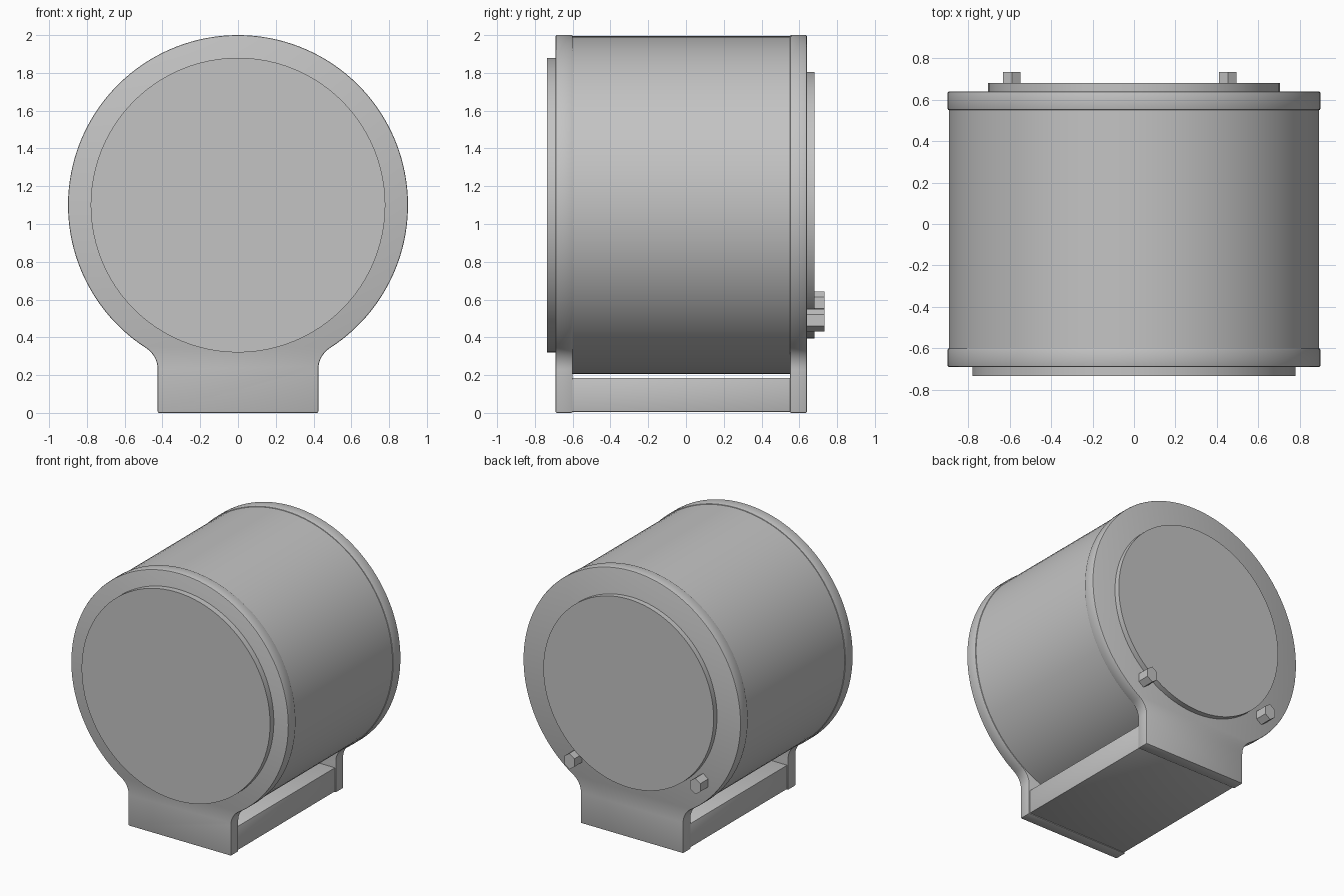
import bpy, bmesh, math
from mathutils import Vector

cube = bpy.data.objects.get("Cube")
if cube:
    bpy.data.objects.remove(cube, do_unlink=True)

GREY = (0.55, 0.55, 0.55, 1.0)
grey = bpy.data.materials.new("plain_grey")
grey.use_nodes = True
grey.diffuse_color = GREY
grey.node_tree.nodes["Principled BSDF"].inputs["Base Color"].default_value = GREY

CENTRE_Z = 1.1
RIM = 0.9
FOOT = 0.425


def extrude_outline(name, outline, y0, y1, bevel=0.0):
    """Extrude an (x, z) outline along y, with optional rounded edges."""
    bm = bmesh.new()
    face = bm.faces.new([bm.verts.new((x, y0, z)) for x, z in outline])
    moved = bmesh.ops.extrude_face_region(bm, geom=[face])["geom"]
    verts = [g for g in moved if isinstance(g, bmesh.types.BMVert)]
    bmesh.ops.translate(bm, verts=verts, vec=Vector((0, y1 - y0, 0)))
    bmesh.ops.recalc_face_normals(bm, faces=bm.faces)
    mesh = bpy.data.meshes.new(name)
    bm.to_mesh(mesh)
    bm.free()
    mesh.materials.append(grey)
    obj = bpy.data.objects.new(name, mesh)
    bpy.context.collection.objects.link(obj)
    bpy.ops.object.select_all(action="DESELECT")
    obj.select_set(True)
    bpy.context.view_layer.objects.active = obj
    if bevel:
        mod = obj.modifiers.new("rounded_edges", "BEVEL")
        mod.width = bevel
        mod.segments = 2
        mod.limit_method = "ANGLE"
        mod.angle_limit = math.radians(40)
        bpy.ops.object.modifier_apply(modifier=mod.name)
    bpy.ops.object.shade_smooth_by_angle(angle=math.radians(30))
    return obj


def arc(cx, cz, rx, rz, start, end, steps):
    angles = [start + (end - start) * i / steps for i in range(steps + 1)]
    return [(cx + rx * math.cos(a), cz + rz * math.sin(a)) for a in angles]


def circle(r, steps=96):
    return arc(0, CENTRE_Z, r, r, 0, math.tau, steps)[:-1]


def plate_outline():
    """Round plate blending through concave fillets into a straight foot."""
    fillet_z = 0.23
    drop = CENTRE_Z - fillet_z
    r = (FOOT ** 2 + drop ** 2 - RIM ** 2) / (2 * (RIM - FOOT))
    tangent = math.atan2(-drop, FOOT + r)
    half = [(FOOT, 0.0)]
    half += arc(FOOT + r, fillet_z, r, r, math.pi, tangent + math.pi, 8)
    half += arc(0, CENTRE_Z, RIM, RIM, tangent, math.pi / 2, 56)[1:]
    return half + [(-x, z) for x, z in reversed(half[:-1])]


# Drum and the block between the feet
extrude_outline("drum_body", circle(0.894), -0.605, 0.555)
w = FOOT - 0.008
extrude_outline("base_block", [(-w, 0.006), (w, 0.006), (w, 0.185), (-w, 0.185)],
                -0.605, 0.555, 0.004)

# End plates with feet
extrude_outline("front_plate", plate_outline(), -0.69, -0.6, 0.007)
extrude_outline("back_plate", plate_outline(), 0.55, 0.64, 0.007)

# Raised round covers
extrude_outline("front_cover", circle(0.78), -0.735, -0.685)
extrude_outline("back_cover", circle(0.705), 0.635, 0.68)

# Small six-sided pegs on the back
for name, x, z in (("left_peg", 0.453, 0.49), ("right_peg", -0.59, 0.583)):
    hexagon = arc(x, z, 0.048, 0.06, math.pi / 6, math.pi / 6 + math.tau, 6)[:-1]
    extrude_outline(name, hexagon, 0.635, 0.733)
